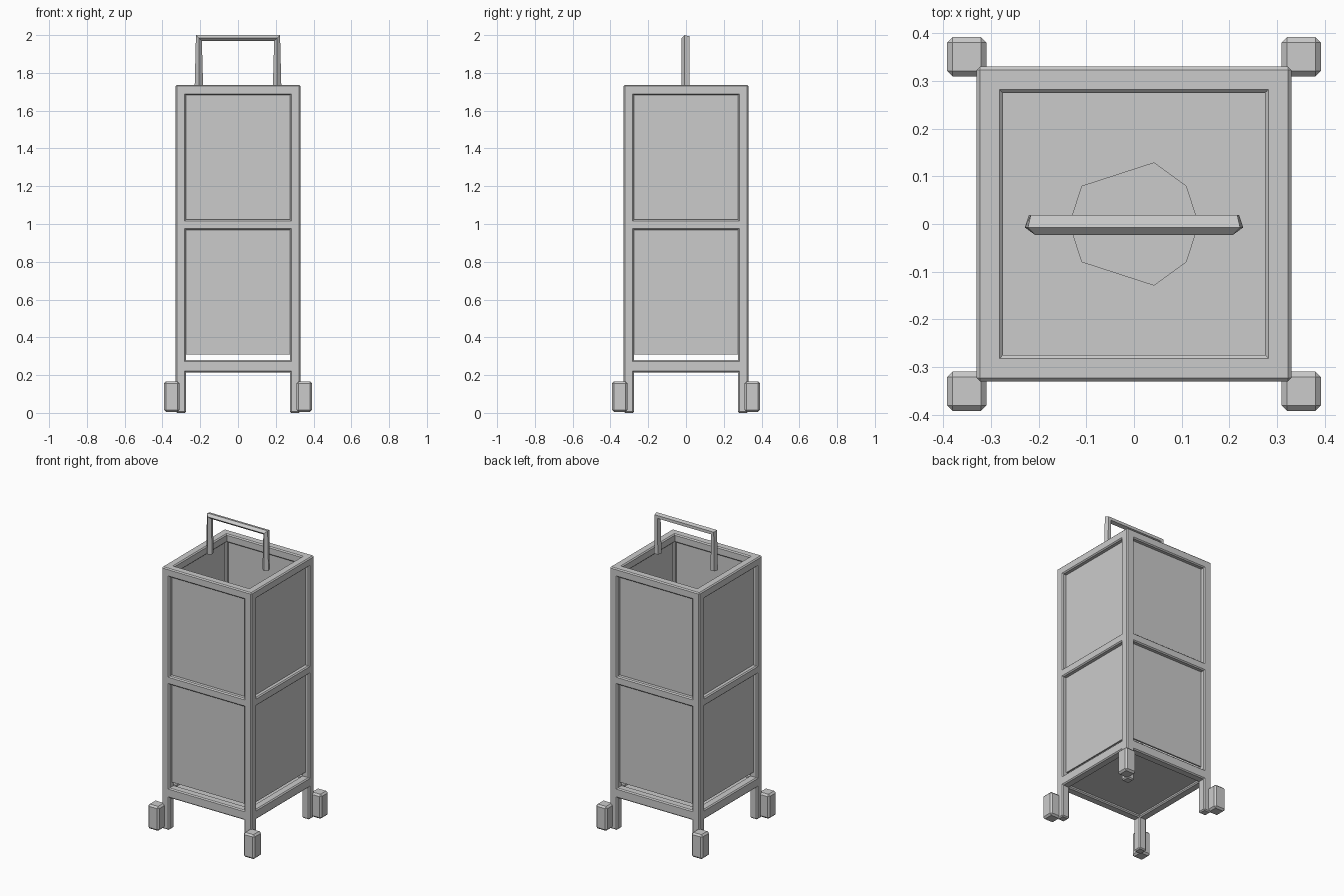
import bpy, bmesh, math
from mathutils import Vector

if "Cube" in bpy.data.objects:
    bpy.data.objects.remove(bpy.data.objects["Cube"])


def box(name, lo, hi, bevel=0.0):
    lo, hi = Vector(lo), Vector(hi)
    bm = bmesh.new()
    bmesh.ops.create_cube(bm, size=1)
    for v in bm.verts:
        v.co = [(lo[i] + hi[i]) / 2 + v.co[i] * (hi[i] - lo[i]) for i in range(3)]
    if bevel:
        bmesh.ops.bevel(bm, geom=bm.edges[:], offset=bevel, segments=1, affect='EDGES')
    return finish(name, bm)


def finish(name, bm):
    bmesh.ops.recalc_face_normals(bm, faces=bm.faces[:])
    me = bpy.data.meshes.new(name)
    bm.to_mesh(me)
    bm.free()
    ob = bpy.data.objects.new(name, me)
    bpy.context.collection.objects.link(ob)
    return ob


OUT, INN, TOP = 0.33, 0.275, 1.737

# Corner posts and block feet
for sx in (-1, 1):
    for sy in (-1, 1):
        def corner(name, a, b, z0, z1, bev):
            xs, ys = sorted((sx * a, sx * b)), sorted((sy * a, sy * b))
            box(name, (xs[0], ys[0], z0), (xs[1], ys[1], z1), bev)
        corner("corner_post", INN, OUT, 0.0, TOP, 0.007)
        corner("foot_block", 0.31, 0.392, 0.005, 0.167, 0.011)

# Rails and wall panels on the four sides
for k in range(4):
    rot = k * math.pi / 2
    for label, z0, z1 in (("bottom", 0.215, 0.28), ("middle", 0.968, 1.023), ("top", 1.682, TOP)):
        rail = box(label + "_rail", (-OUT + 0.01, -OUT, z0), (OUT - 0.01, -INN, z1), 0.007)
        rail.rotation_euler.z = rot
    panel = box("wall_panel", (-0.30, -0.302, 0.31), (0.30, -0.292, 1.71))
    panel.rotation_euler.z = rot

# Floor plate with a ten-sided disc on it
box("floor_plate", (-0.30, -0.30, 0.232), (0.30, 0.30, 0.262))
bm = bmesh.new()
bmesh.ops.create_cone(bm, cap_ends=True, segments=10, radius1=0.136, radius2=0.136, depth=0.02)
# put a corner of the disc on the x axis
for v in bm.verts:
    a = round((math.atan2(v.co.y, v.co.x)) / (math.pi / 5)) * math.pi / 5
    v.co = (0.136 * math.cos(a), 0.136 * math.sin(a), v.co.z + 0.265)
finish("floor_disc", bm)

# Carrying handle: five-sided tube swept along an upside-down U
R, S = 0.0233, math.sqrt(0.5)
stations = [((-0.207, 0, 1.735), (-1, 0, 0)), ((-0.207, 0, 1.984), (-S, 0, S)),
            ((0.207, 0, 1.984), (S, 0, S)), ((0.207, 0, 1.735), (1, 0, 0))]
bm = bmesh.new()
rings = []
for p, u in stations:
    ring = []
    for i in range(5):
        a = i * math.tau / 5
        co = Vector(p) + Vector(u) * R * math.sin(a) + Vector((0, -R * math.cos(a), 0))
        ring.append(bm.verts.new(co))
    rings.append(ring)
for r0, r1 in zip(rings, rings[1:]):
    for i in range(5):
        j = (i + 1) % 5
        bm.faces.new((r0[i], r0[j], r1[j], r1[i]))
bm.faces.new(rings[0])
bm.faces.new(rings[-1])
finish("carry_handle", bm)
